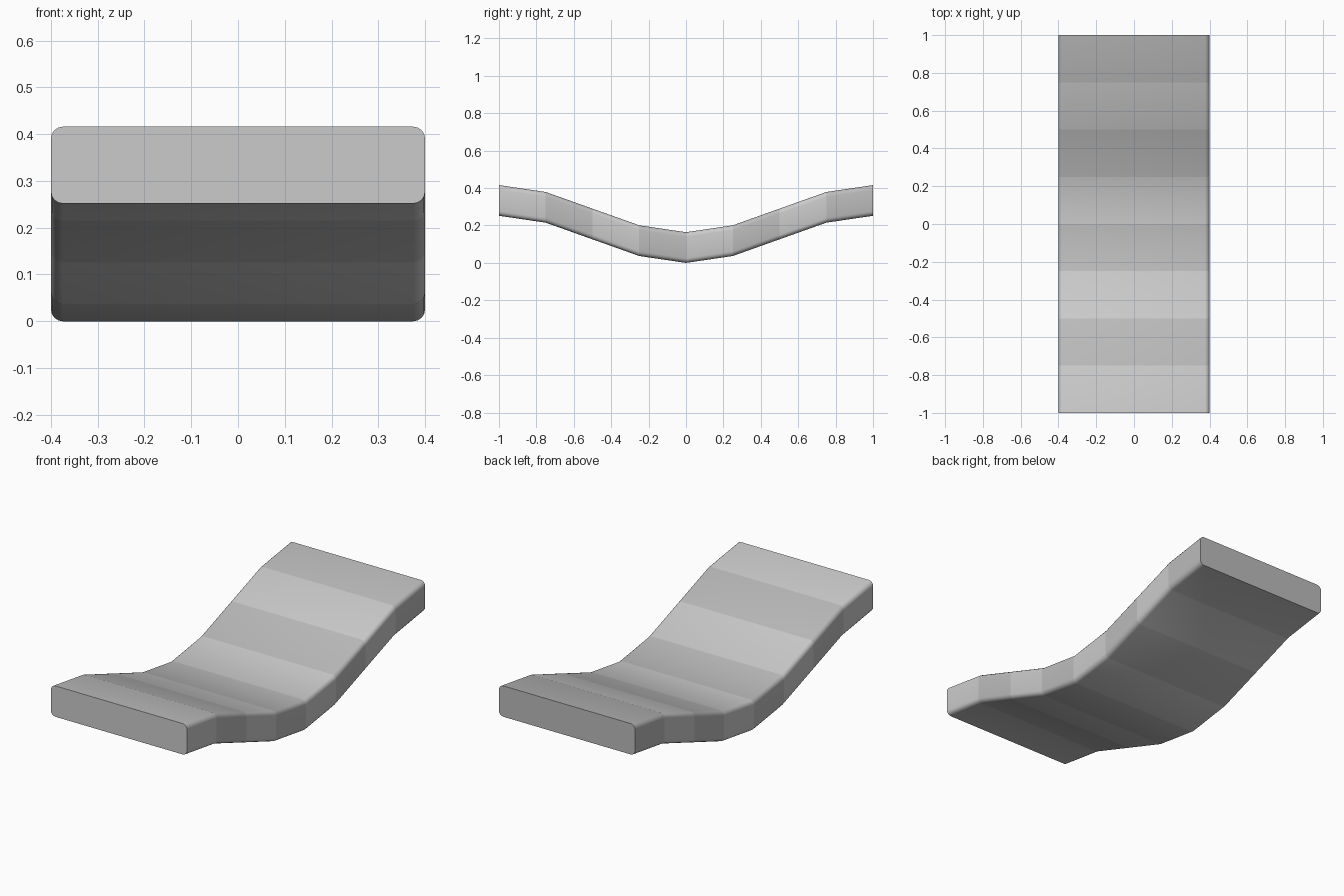
import bpy, bmesh
from math import cos, sin, pi, radians

if "Cube" in bpy.data.objects:
    bpy.data.objects.remove(bpy.data.objects["Cube"])

W, T, R = 0.4, 0.164, 0.025   # half width, thickness, corner radius
RISE, SEGS, ARC = 0.252, 8, 4


def grey(name, v):
    m = bpy.data.materials.new(name)
    m.diffuse_color = (v, v, v, 1)
    m.use_nodes = True
    m.node_tree.nodes["Principled BSDF"].inputs["Base Color"].default_value = m.diffuse_color
    return m


# Rounded rectangle cross-section in x and z
section = []
corners = [(W - R, T - R), (R - W, T - R), (R - W, R), (W - R, R)]
for q, (cx, cz) in enumerate(corners):
    for i in range(ARC + 1):
        a = (q + i / ARC) * pi / 2
        section.append((cx + R * cos(a), cz + R * sin(a)))

# Sweep the section along a cosine-shaped dip
bm = bmesh.new()
rings = []
for s in range(SEGS + 1):
    y = -1 + 2 * s / SEGS
    lift = RISE * (1 - cos(pi * y)) / 2
    rings.append([bm.verts.new((x, y, z + lift)) for x, z in section])

# Alternating light and dark bands
n = len(section)
for s in range(SEGS):
    for i in range(n):
        j = (i + 1) % n
        f = bm.faces.new((rings[s][i], rings[s][j], rings[s + 1][j], rings[s + 1][i]))
        f.material_index = s % 2

# End caps
bm.faces.new(rings[0])
bm.faces.new(rings[-1]).material_index = 1
bmesh.ops.recalc_face_normals(bm, faces=bm.faces)

mesh = bpy.data.meshes.new("curved_track")
bm.to_mesh(mesh)
bm.free()
mesh.materials.append(grey("light_grey", 0.8))
mesh.materials.append(grey("dark_grey", 0.5))
track = bpy.data.objects.new("curved_track", mesh)
bpy.context.collection.objects.link(track)
bpy.context.view_layer.objects.active = track
track.select_set(True)
bpy.ops.object.shade_smooth_by_angle(angle=radians(30))
